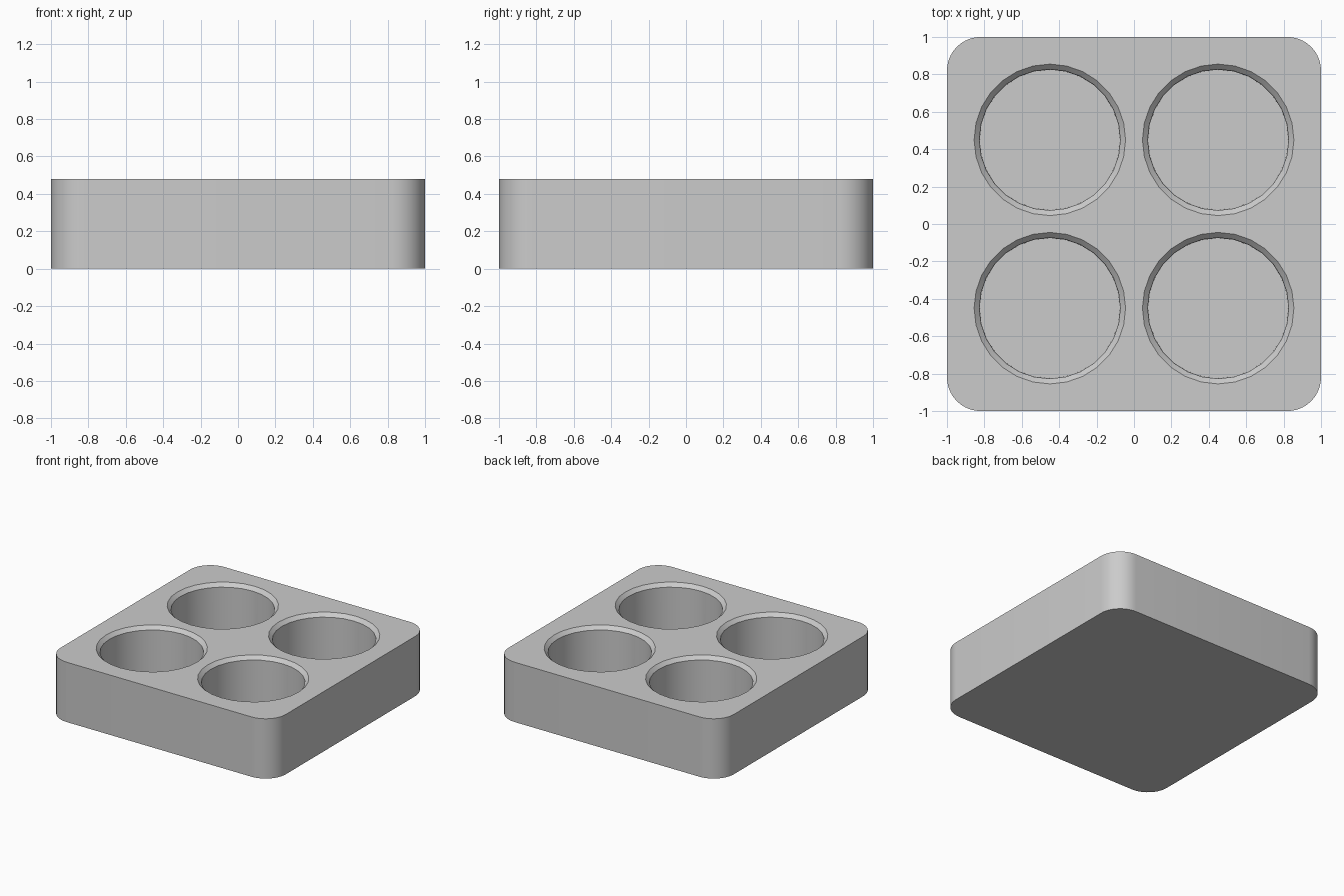
import bpy
import bmesh
from math import radians, cos, sin, pi

cube = bpy.data.objects.get("Cube")
if cube:
    bpy.data.objects.remove(cube, do_unlink=True)

HEIGHT, CORNER, SPACING, SIDES = 0.48, 0.18, 0.45, 28

grey = bpy.data.materials.new("plain_grey")
grey.use_nodes = True
colour = (0.6, 0.6, 0.6, 1)
grey.diffuse_color = colour
grey.node_tree.nodes["Principled BSDF"].inputs["Base Color"].default_value = colour


def make_object(name, bm):
    bmesh.ops.recalc_face_normals(bm, faces=bm.faces)
    mesh = bpy.data.meshes.new(name)
    bm.to_mesh(mesh)
    bm.free()
    mesh.materials.append(grey)
    obj = bpy.data.objects.new(name, mesh)
    bpy.context.collection.objects.link(obj)
    return obj


# Tray block: square slab with rounded upright corners
bm = bmesh.new()
bmesh.ops.create_cube(bm, size=2)
for v in bm.verts:
    v.co.z = HEIGHT if v.co.z > 0 else 0
upright = [e for e in bm.edges if abs(e.verts[0].co.z - e.verts[1].co.z) > 0.1]
bmesh.ops.bevel(bm, geom=upright, offset=CORNER, segments=10, profile=0.5, affect='EDGES')
tray = make_object("tray_block", bm)

# Round pockets: straight wall with a chamfered rim, carried above the top face
profile = [(0.375, 0.04), (0.377, HEIGHT - 0.028), (0.405, HEIGHT), (0.435, HEIGHT + 0.03)]
bm = bmesh.new()
for cx in (-SPACING, SPACING):
    for cy in (-SPACING, SPACING):
        rings = [[bm.verts.new((cx + r * cos(2 * pi * i / SIDES),
                                cy + r * sin(2 * pi * i / SIDES), z))
                  for i in range(SIDES)] for r, z in profile]
        for low, high in zip(rings, rings[1:]):
            for i in range(SIDES):
                j = (i + 1) % SIDES
                bm.faces.new((low[i], low[j], high[j], high[i]))
        bm.faces.new(rings[0])
        bm.faces.new(rings[-1])
cutter = make_object("pocket_cutter", bm)
cutter.hide_render = True

# Cut the pockets out of the block
cut = tray.modifiers.new("pockets", 'BOOLEAN')
cut.operation = 'DIFFERENCE'
cut.solver = 'EXACT'
cut.object = cutter
bpy.ops.object.select_all(action='DESELECT')
tray.select_set(True)
bpy.context.view_layer.objects.active = tray
bpy.ops.object.modifier_apply(modifier=cut.name)
bpy.data.objects.remove(cutter, do_unlink=True)

# Smooth round walls, crisp rims
bpy.ops.object.shade_smooth_by_angle(angle=radians(30))
